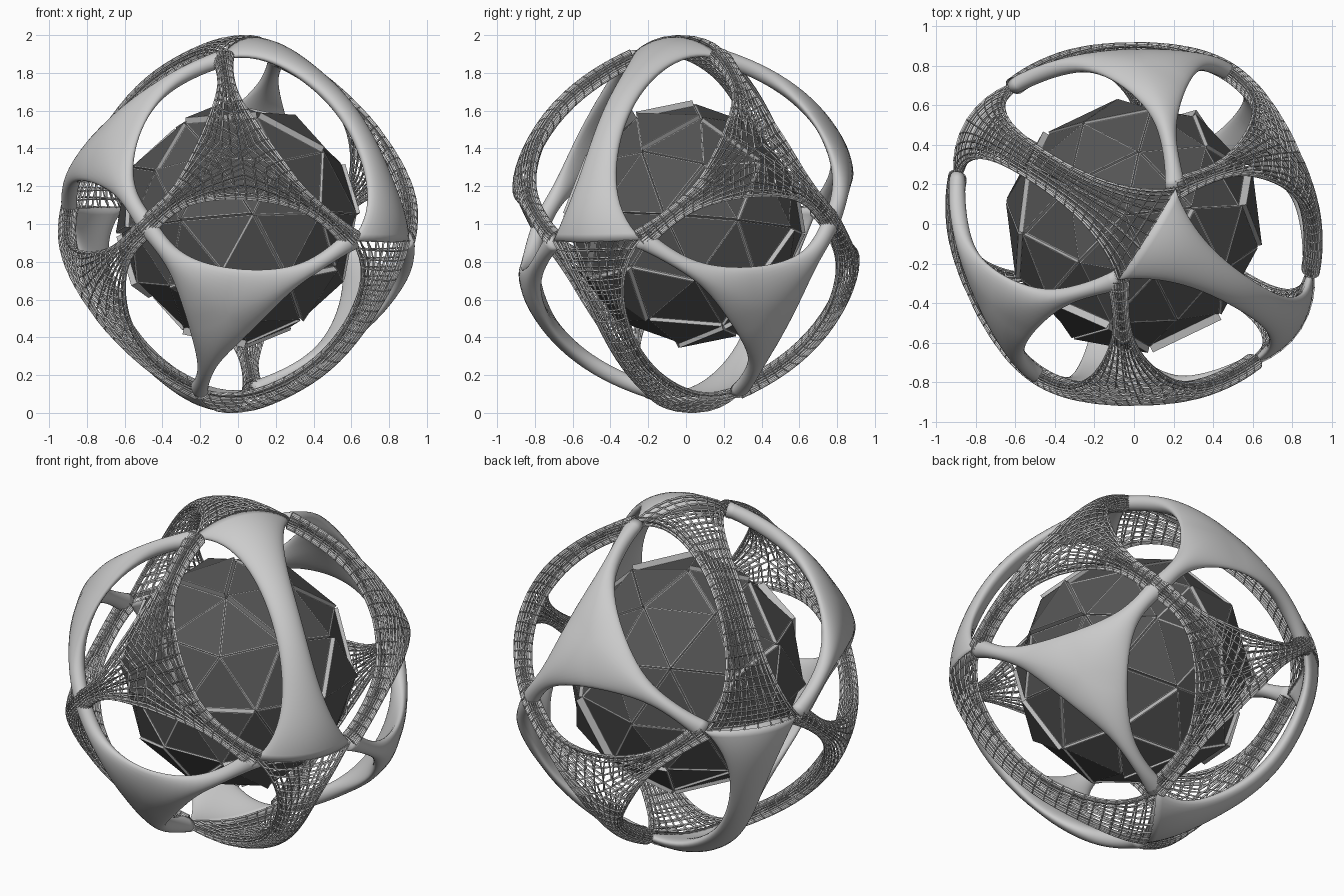
import bpy, bmesh, random
from math import sin, cos, pi, exp, sqrt
from mathutils import Vector as V, Matrix

if "Cube" in bpy.data.objects:
    bpy.data.objects.remove(bpy.data.objects["Cube"])

random.seed(4)
C = V((0, 0, 1))

# tilted frame of the outer cage
n2 = V((0.53, 0.848, 0.01)).normalized()
n3 = V((0.075, -0.055, 0.995))
n3 = (n3 - n2 * n3.dot(n2)).normalized()
n1 = n2.cross(n3)
RING = [n3, n1, -n3, -n1]
HALF_T = 0.042


def radius(d):
    # sphere with a small bulge at the four hubs
    a = max(d.dot(x) for x in RING)
    return 0.905 + 0.05 * exp(-2 * (1 - a) / 0.1)


def edge(a, b, inner, pull, power):
    # curved rim from a to b, pulled towards the inner point
    m = ((a + b) / 2).normalized()
    d = (inner - m).normalized() * pull
    return lambda t: (a.lerp(b, t).normalized() + d * (4 * t * (1 - t)) ** power).normalized()


def tube(bm, left, right, mid, rows, around, caps):
    # flattened closed tube between two rims
    rings = []
    for r in range(rows + 1):
        t = r / rows
        l, rt, m = left(t), right(t), mid(t)
        ring = []
        for k in range(around):
            f = 2 * pi * k / around
            s = (1 - cos(f)) / 2
            p = l.lerp(m, 2 * s) if s <= 0.5 else m.lerp(rt, 2 * s - 1)
            d = p.normalized()
            ring.append(bm.verts.new(C + d * (radius(d) + HALF_T * sin(f))))
        rings.append(ring)
    for a, b in zip(rings, rings[1:]):
        for k in range(around):
            j = (k + 1) % around
            bm.faces.new((a[k], a[j], b[j], b[k]))
    for i in caps:
        bm.faces.new(rings[i])


def tri_web(bm, c, pulls, rows, around, solid):
    # three arms meeting in the middle; pulls[i] belongs to edge i -> i+1
    cen = (c[0] + c[1] + c[2]).normalized()
    for i in range(3):
        n, p = (i + 1) % 3, (i + 2) % 3
        across = c[i].cross(cen).normalized()

        def rim(e, sign):
            # keeps a minimum arm width near the tip
            def f(t):
                q = e(0.5 * t)
                x = q.dot(across) * sign
                wide = (x + sqrt(x * x + 4 * (0.06 * (1 - t)) ** 2)) / 2 if t < 1 else x
                return q + across * sign * (wide - x)
            return f
        e1 = edge(c[i], c[n], cen, pulls[i], 1.0)
        e2 = edge(c[i], c[p], cen, pulls[p], 1.0)
        sg = 1 if e1(0.5).dot(across) > 0 else -1
        left, right = rim(e1, sg), rim(e2, -sg)
        shift = cen - (left(1) + right(1)) / 2
        mid = lambda t: (left(t) + right(t)) / 2 + shift * t ** 2
        tube(bm, left, right, mid, rows, around, [0] if solid else [])


def quad_web(bm, a1, a2, b1, b2, rows, around, solid):
    # waisted band between two hubs
    cen = (a1 + a2 + b1 + b2).normalized()
    left, right = edge(a1, b1, cen, 0.32, 0.95), edge(a2, b2, cen, 0.32, 0.95)
    mid = lambda t: (left(t) + right(t)) / 2
    tube(bm, left, right, mid, rows, around, [0, rows] if solid else [])


def finish(bm, name):
    bmesh.ops.remove_doubles(bm, verts=bm.verts, dist=0.0005)
    bmesh.ops.recalc_face_normals(bm, faces=bm.faces)
    me = bpy.data.meshes.new(name)
    bm.to_mesh(me)
    bm.free()
    ob = bpy.data.objects.new(name, me)
    bpy.context.collection.objects.link(ob)
    return ob


# outer cage: 4 bands round the ring and 8 three-armed webs, alternately solid and lattice
for solid in (True, False):
    bm = bmesh.new()
    rows, around = (16, 32) if solid else (12, 24)
    for i in range(4):
        A, B = RING[i], RING[(i + 1) % 4]
        hub = lambda ax, s: (ax + n2 * 0.31 * s).normalized()
        if (i % 2 == 0) == solid:
            quad_web(bm, hub(A, -1), hub(A, 1), hub(B, -1), hub(B, 1), rows * 2, around, solid)
        else:
            for s in (-1, 1):
                tri_web(bm, [n2 * s, hub(A, s), hub(B, s)], [0.21, 0.26, 0.21], rows, around, solid)
    ob = finish(bm, "solid_shell" if solid else "lattice_shell")
    if solid:
        for p in ob.data.polygons:
            p.use_smooth = True
    else:
        w = ob.modifiers.new("wire", 'WIREFRAME')
        w.thickness = 0.013
        w.use_even_offset = False

# faceted core: separate triangular plates at slightly different heights
dark = bpy.data.materials.new("dark_panel")
dark.diffuse_color = (0.09, 0.09, 0.09, 1)
dark.use_nodes = True
dark.node_tree.nodes["Principled BSDF"].inputs["Base Color"].default_value = dark.diffuse_color
rim_mat = bpy.data.materials.new("plate_rim")
rim_mat.diffuse_color = (0.5, 0.5, 0.5, 1)
rim_mat.use_nodes = True
rim_mat.node_tree.nodes["Principled BSDF"].inputs["Base Color"].default_value = rim_mat.diffuse_color
turn = Matrix.Rotation(0.1, 4, V((-0.7, -0.7, 0))) @ Matrix.Rotation(0.13, 4, 'Z')
src = bmesh.new()
bmesh.ops.create_icosphere(src, subdivisions=2, radius=0.62, matrix=turn)
bm = bmesh.new()
for f in src.faces:
    f.normal_update()
    lift = f.normal * random.choice((0.0, 0.008, 0.02, 0.04))
    cen = f.calc_center_median()
    outer = [v.co for v in f.verts]
    low = [bm.verts.new(C + p - f.normal * 0.01) for p in outer]
    high = [bm.verts.new(C + p + lift) for p in outer]
    face = [bm.verts.new(C + p.lerp(cen, 0.04) + lift) for p in outer]
    for k in range(3):
        j = (k + 1) % 3
        bm.faces.new((low[k], low[j], high[j], high[k])).material_index = 1
        bm.faces.new((high[k], high[j], face[j], face[k])).material_index = 1
    bm.faces.new(face)
    bm.faces.new(low[::-1])
src.free()
core = bpy.data.meshes.new("core_panels")
bm.to_mesh(core)
bm.free()
core.materials.append(dark)
core.materials.append(rim_mat)
bpy.context.collection.objects.link(bpy.data.objects.new("core_panels", core))
